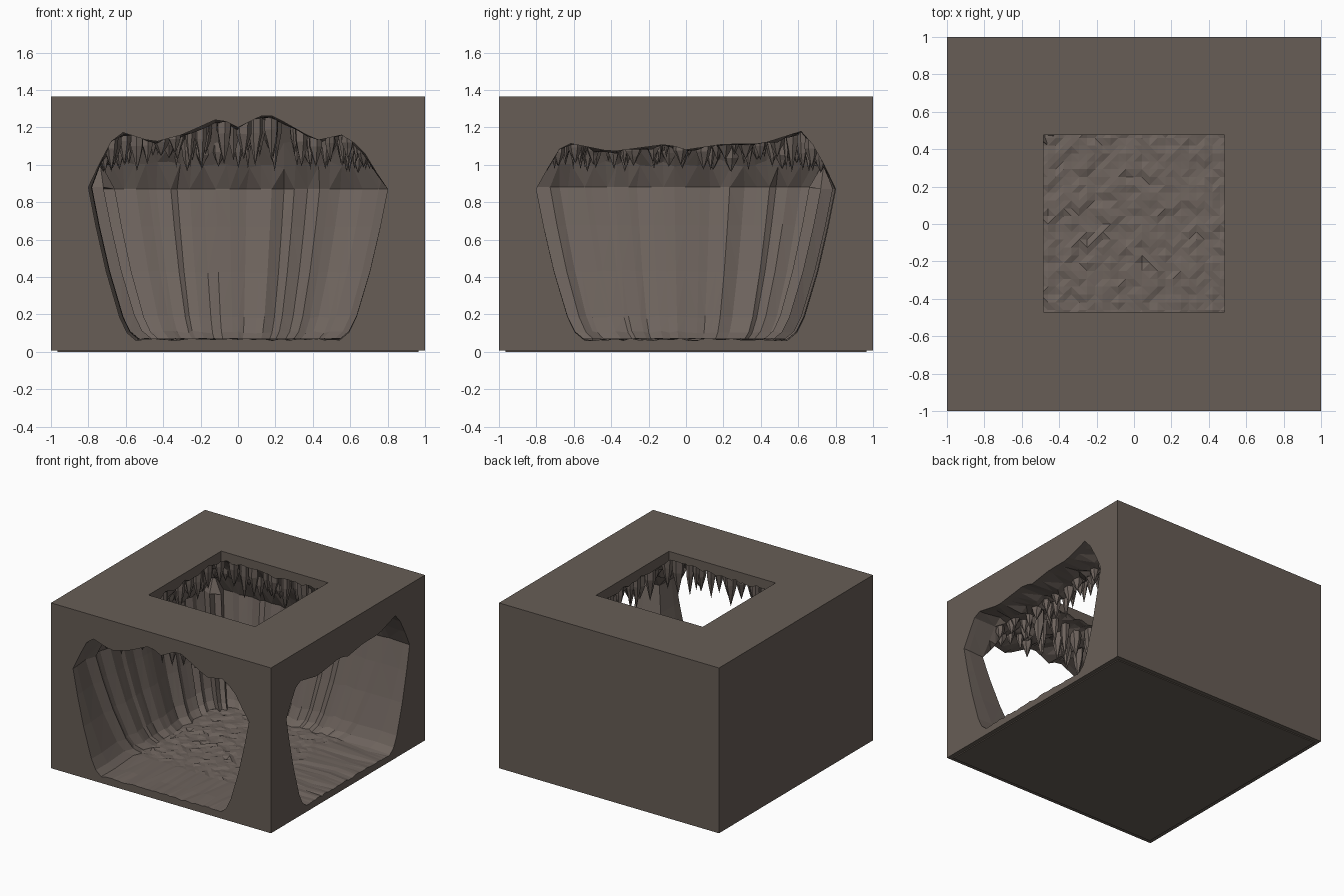
import bpy, bmesh, math, random
from mathutils import Vector

if "Cube" in bpy.data.objects:
    bpy.data.objects.remove(bpy.data.objects["Cube"])

random.seed(4)


def material(name, rgb):
    m = bpy.data.materials.new(name)
    m.diffuse_color = (*rgb, 1)
    m.use_nodes = True
    m.node_tree.nodes["Principled BSDF"].inputs["Base Color"].default_value = m.diffuse_color
    return m


ROCK = material("outer rock", (0.135, 0.110, 0.092))
CAVE = material("cave rock", (0.155, 0.126, 0.110))


def make(name, bm, mats):
    me = bpy.data.meshes.new(name)
    bmesh.ops.recalc_face_normals(bm, faces=bm.faces)
    bm.to_mesh(me)
    bm.free()
    ob = bpy.data.objects.new(name, me)
    for m in mats:
        me.materials.append(m)
    bpy.context.collection.objects.link(ob)
    return ob


def box(name, lo, hi, mats):
    bm = bmesh.new()
    bmesh.ops.create_cube(bm, size=1)
    for v in bm.verts:
        v.co = [lo[k] + (v.co[k] + 0.5) * (hi[k] - lo[k]) for k in range(3)]
    return make(name, bm, mats)


# Ceiling outlines of the front and right openings
FRONT = [(-.8, .88), (-.7, 1.09), (-.64, 1.18), (-.45, 1.12), (-.3, 1.16), (-.1, 1.25), (0, 1.2),
         (.12, 1.26), (.19, 1.26), (.42, 1.13), (.56, 1.16), (.66, 1.09), (.8, .86)]
RIGHT = [(-.8, .87), (-.7, 1.05), (-.65, 1.12), (-.4, 1.07), (-.1, 1.11), (0, 1.08), (.2, 1.11),
         (.4, 1.11), (.62, 1.18), (.7, 1.08), (.8, .87)]


def curve(pts, t):
    for (a, p), (b, q) in zip(pts, pts[1:]):
        if t <= b:
            return p + (q - p) * max(0, (t - a) / (b - a))
    return pts[-1][1]


def ceiling(x, y):
    f, g = curve(FRONT, x), curve(RIGHT, y)
    if x > 0.4 and y < -0.4:
        c = max(f, g)
    else:
        c = min(f if x <= 0.4 else 9, g if y >= -0.4 else 9)
    m = max(abs(x), abs(y))
    t = min(1, max(0, (0.66 - m) / 0.12))      # ceiling rises toward the skylight
    return c + (1.29 - c) * t


# Cave void: plan grid running out through the front and right openings
N = 26
inner = [-0.8 + 1.6 * i / N for i in range(N + 1)]
xs = inner + [0.95, 1.1]
ys = [-1.1, -0.95] + inner
LEVELS = [(0.0, 0.68), (0.05, 0.74), (0.15, 0.79), (0.45, 0.88), (0.75, 0.95), (1.0, 1.0)]


def squeeze(v, s):
    return v * s if abs(v) <= 0.801 else math.copysign(1.1 - (1.1 - abs(v)) * (1.1 - .8 * s) / .3, v)


bm = bmesh.new()
cells = [(i, j) for i in range(len(xs) - 1) for j in range(len(ys) - 1)
         if not (xs[i] > 0.79 and ys[j + 1] < -0.79)]
count = {}
for i, j in cells:
    ring = [(i, j), (i + 1, j), (i + 1, j + 1), (i, j + 1)]
    for a, b in zip(ring, ring[1:] + ring[:1]):
        k = tuple(sorted((a, b)))
        count[k] = count.get(k, 0) + 1
border = [e for e, n in count.items() if n == 1]
rim = {p for e in border for p in e}
points = {p for e in count for p in e}
cols = {}
for p in sorted(points):
    x, y = xs[p[0]], ys[p[1]]
    open_end = x > 0.81 or y < -0.81
    top = ceiling(x, y)
    low = 0.065 + random.uniform(-.008, .008)
    rx = ry = 0
    if p in rim and not open_end:
        rx, ry = random.uniform(-.02, .02), random.uniform(-.02, .02)
        if x < -0.7 and y > 0.7:               # soften the closed corner
            rx, ry = 0.08, -0.08
    elif not open_end:
        top += random.uniform(-.02, .02)
    stack = LEVELS if p in rim else [LEVELS[0], LEVELS[-1]]
    cols[p] = [bm.verts.new((squeeze(x, s) + rx, squeeze(y, s) + ry, low + (top - low) * t))
               for t, s in stack]
for i, j in cells:
    ring = [(i, j), (i + 1, j), (i + 1, j + 1), (i, j + 1)]
    bm.faces.new([cols[p][-1] for p in ring])
    bm.faces.new([cols[p][0] for p in reversed(ring)])
for a, b in border:
    for k in range(len(LEVELS) - 1):
        bm.faces.new([cols[a][k], cols[b][k], cols[b][k + 1], cols[a][k + 1]])
bmesh.ops.triangulate(bm, faces=bm.faces)
for f in bm.faces:
    f.material_index = 1
void = make("cave_cutter", bm, [ROCK, CAVE])

# Rock block with the cave and the square skylight cut out
block = box("rock_block", (-1, -1, 0.008), (1, 1, 1.366), [ROCK, CAVE])
sky = box("skylight_cutter", (-.485, -.47, 1.15), (.485, .475, 1.6), [ROCK, CAVE])
bpy.context.view_layer.objects.active = block
for cutter in (void, sky):
    mod = block.modifiers.new("cut", 'BOOLEAN')
    mod.operation, mod.solver, mod.object = 'DIFFERENCE', 'EXACT', cutter
    bpy.ops.object.modifier_apply(modifier=mod.name)
for cutter in (void, sky):
    bpy.data.objects.remove(cutter)

# Base plate, slightly inset below the block
box("base_plate", (-.965, -.965, 0), (.965, .965, 0.012), [ROCK])

# Stalactites around the skylight
bm = bmesh.new()


def spike(x, y, top, length, r):
    n = 6
    spin = random.random() * 6
    rings = []
    for t, s in [(0, 1.0), (.4, .95), (.62, .62)]:
        rings.append([bm.verts.new((x + r * s * random.uniform(.8, 1.1) * math.cos(spin + k * math.tau / n),
                                    y + r * s * random.uniform(.8, 1.1) * math.sin(spin + k * math.tau / n),
                                    top - length * t)) for k in range(n)])
    tip = bm.verts.new((x, y, top - length))
    bm.faces.new(rings[0])
    for a, b in zip(rings, rings[1:]):
        for k in range(n):
            bm.faces.new([a[k - 1], a[k], b[k], b[k - 1]])
    for k in range(n):
        bm.faces.new([rings[-1][k - 1], rings[-1][k], tip])


placed = []
for _ in range(3000):
    x, y = random.uniform(-.76, .76), random.uniform(-.76, .76)
    m, c = max(abs(x), abs(y)), ceiling(x, y)
    if m < 0.535 or c < 1.03 or len(placed) >= 105:
        continue
    if any((x - a) ** 2 + (y - b) ** 2 < 0.075 ** 2 for a, b in placed):
        continue
    placed.append((x, y))
    end = random.uniform(.96, 1.07)
    spike(x, y, c + 0.04, max(0.12, c + 0.04 - end), random.uniform(.03, .048))
make("stalactites", bm, [CAVE])
